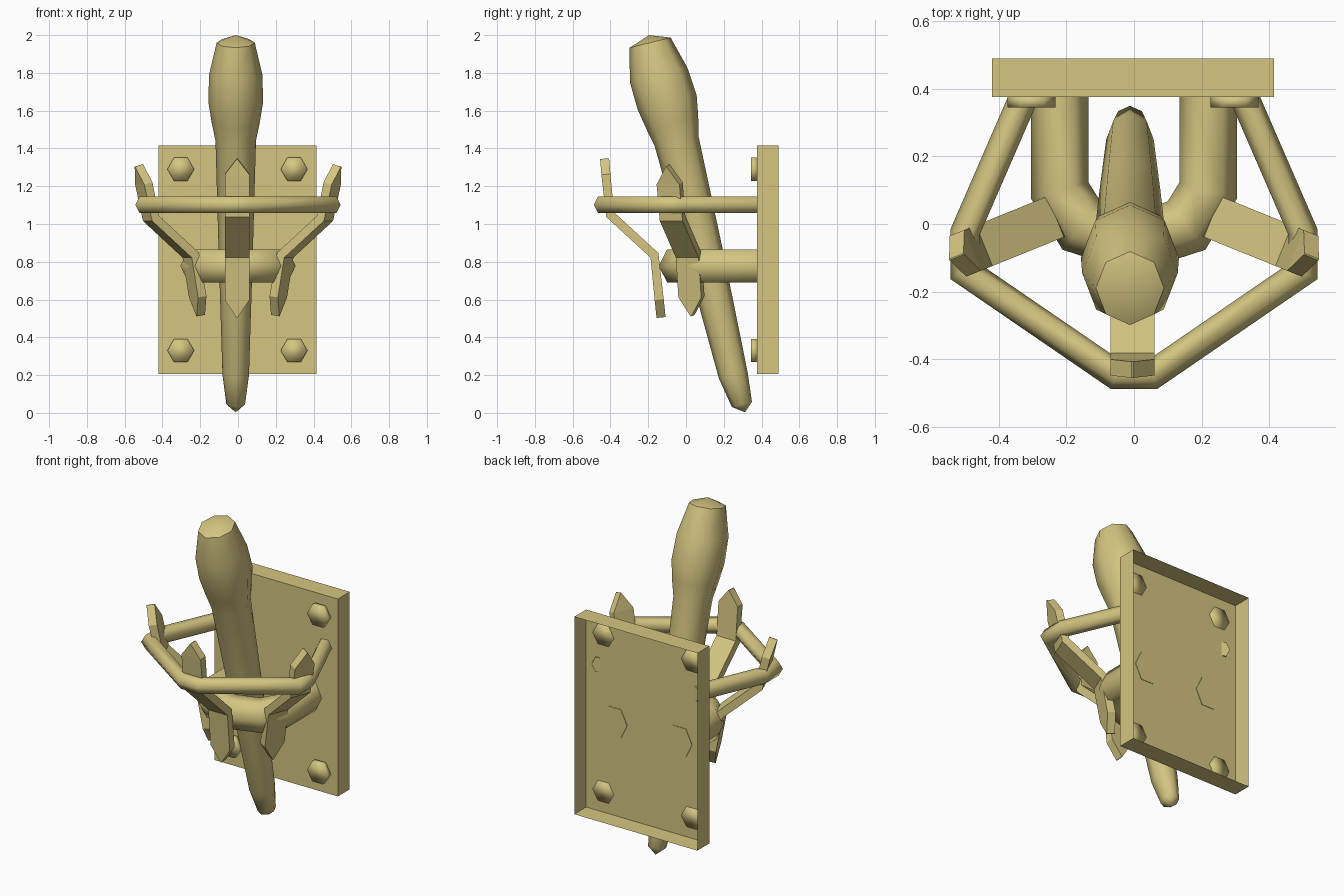
import bpy, bmesh, math
from mathutils import Vector

if "Cube" in bpy.data.objects:
    bpy.data.objects.remove(bpy.data.objects["Cube"], do_unlink=True)

# Single khaki material
khaki = bpy.data.materials.new("khaki")
khaki.use_nodes = True
colour = (0.66, 0.56, 0.22, 1)
khaki.diffuse_color = colour
khaki.node_tree.nodes["Principled BSDF"].inputs["Base Color"].default_value = colour


def finish(name, bm, smooth=None):
    bmesh.ops.recalc_face_normals(bm, faces=bm.faces)
    mesh = bpy.data.meshes.new(name)
    bm.to_mesh(mesh)
    bm.free()
    mesh.materials.append(khaki)
    obj = bpy.data.objects.new(name, mesh)
    bpy.context.collection.objects.link(obj)
    if smooth:
        bpy.ops.object.select_all(action='DESELECT')
        obj.select_set(True)
        bpy.context.view_layer.objects.active = obj
        bpy.ops.object.shade_smooth_by_angle(angle=math.radians(smooth))
    return obj


def loft(bm, rings):
    """Skin a list of equal rings of points and cap both ends."""
    loops = [[bm.verts.new(p) for p in ring] for ring in rings]
    n = len(loops[0])
    for a, b in zip(loops, loops[1:]):
        for i in range(n):
            j = (i + 1) % n
            bm.faces.new((a[i], a[j], b[j], b[i]))
    bm.faces.new(loops[0])
    bm.faces.new(loops[-1])
    return loops


def hex_tube(name, path, z, half_width, half_height):
    """Mitred six-sided tube along a horizontal path."""
    pts = [Vector(p) for p in path]
    rings = []
    for i, p in enumerate(pts):
        before = (p - pts[i - 1]).normalized() if i else None
        after = (pts[i + 1] - p).normalized() if i < len(pts) - 1 else None
        before, after = before or after, after or before
        tangent = (before + after).normalized()
        side = Vector((tangent.y, -tangent.x)) / tangent.dot(before)
        ring = []
        for k in range(6):
            a = k * math.pi / 3
            q = p + side * half_width * math.cos(a)
            ring.append((q.x, q.y, z + half_height * math.sin(a) / math.sin(math.pi / 3)))
        rings.append(ring)
    bm = bmesh.new()
    loft(bm, rings)
    return finish(name, bm, 65)


def mirrored(half):
    """Complete a path that runs from the left wall to the middle."""
    return half + [(-x, y) for x, y in reversed(half) if x]


def prong(name, profile, origin, angle):
    """Flat bent strip with pointed ends; profile holds (outward, height)."""
    out = Vector((math.sin(angle), -math.cos(angle), 0))
    across = Vector((math.cos(angle), math.sin(angle), 0))
    up = Vector((0, 0, 1))
    pts = [out * u + up * z for u, z in profile]
    bm = bmesh.new()
    rows = []
    for i, p in enumerate(pts):
        t = (pts[min(i + 1, len(pts) - 1)] - pts[max(i - 1, 0)]).normalized()
        normal = t.cross(across).normalized() * 0.024
        half = 0.002 if i in (0, len(pts) - 1) else 0.065
        c = Vector(origin) + p
        rows.append([c + across * half + normal, c - across * half + normal,
                     c - across * half - normal, c + across * half - normal])
    loft(bm, rows)
    return finish(name, bm)


# Wall plate: shallow box, open at the back
bm = bmesh.new()
bmesh.ops.create_cube(bm, size=1)
for v in bm.verts:
    v.co = (v.co.x * 0.835 - 0.003, v.co.y * 0.115 + 0.4325, v.co.z * 1.21 + 0.81)
back = [f for f in bm.faces if f.calc_center_median().y > 0.48]
bmesh.ops.delete(bm, geom=back, context='FACES')
plate = finish("wall_plate", bm)
for f in plate.data.polygons:
    if abs(f.normal.y) > 0.9 and f.normal.y > 0:
        plate.data.flip_normals()
        break

# Hexagonal bolts at the four corners
for side, x in (("right", -0.303), ("left", 0.297)):
    for level, z in (("lower", 0.33), ("upper", 1.29)):
        bm = bmesh.new()
        rings = [[(x + 0.071 * math.cos(k * math.pi / 3), y,
                   z + 0.071 * math.sin(k * math.pi / 3)) for k in range(6)]
                 for y in (0.378, 0.345)]
        loft(bm, rings)
        finish(f"{level}_{side}_bolt", bm, 100)

# Torch: leaning eight-sided shaft that swells into a head (y, z, radius)
shaft = [(0.296, 0.045, 0.055), (0.25, 0.2, 0.078), (0.1, 0.83, 0.1),
         (-0.05, 1.44, 0.119), (-0.072, 1.535, 0.141), (-0.1, 1.645, 0.161),
         (-0.145, 1.79, 0.157), (-0.19, 1.96, 0.112)]
lean = Vector((0, 0.97, 0.24))
bm = bmesh.new()
rings = []
for y, z, r in shaft:
    c = Vector((-0.012, y, z))
    rings.append([c + Vector((0.9 * r * math.cos(a), 0, 0)) + lean * r * math.sin(a)
                  for a in (k * math.pi / 4 for k in range(8))])
loft(bm, rings)
# Pointed ends
for f, tip in [(f, (0.312, 0.003) if f.calc_center_median().z < 1 else (-0.195, 2.0))
               for f in bm.faces if len(f.verts) == 8]:
    bmesh.ops.poke(bm, faces=[f])
    apex = max((v for v in bm.verts if len(v.link_edges) == 8), key=lambda v: v.index)
    for v in bm.verts:
        if len(v.link_edges) == 8 and abs(v.co.z - tip[1]) < 0.2:
            v.co = (-0.012, *tip)
finish("torch", bm, 50)

# Curved arm that cradles the shaft
hex_tube("support_arm", mirrored([(-0.22, 0.378), (-0.22, 0.1), (-0.155, -0.005), (0, -0.055)]),
         0.778, 0.085, 0.0875)

# Thin guard rail around the torch
hex_tube("guard_rail", mirrored([(-0.325, 0.378), (-0.5, -0.025), (-0.5, -0.14), (-0.055, -0.445)]),
         1.102, 0.043, 0.0425)

# Three bent prongs
prong("front_prong", [(0.431, 1.346), (0.424, 1.263), (0.402, 1.05), (0.167, 0.834),
                      (0.142, 0.6), (0.132, 0.505)], (-0.005, 0, 0), 0)
side_profile = [(0.566, 1.31), (0.538, 1.215), (0.497, 1.03), (0.27, 0.835),
                (0.23, 0.615), (0.213, 0.515)]
for name, sign in (("right_prong", -1), ("left_prong", 1)):
    prong(name, side_profile, (0, 0.115, 0), sign * math.radians(68))
